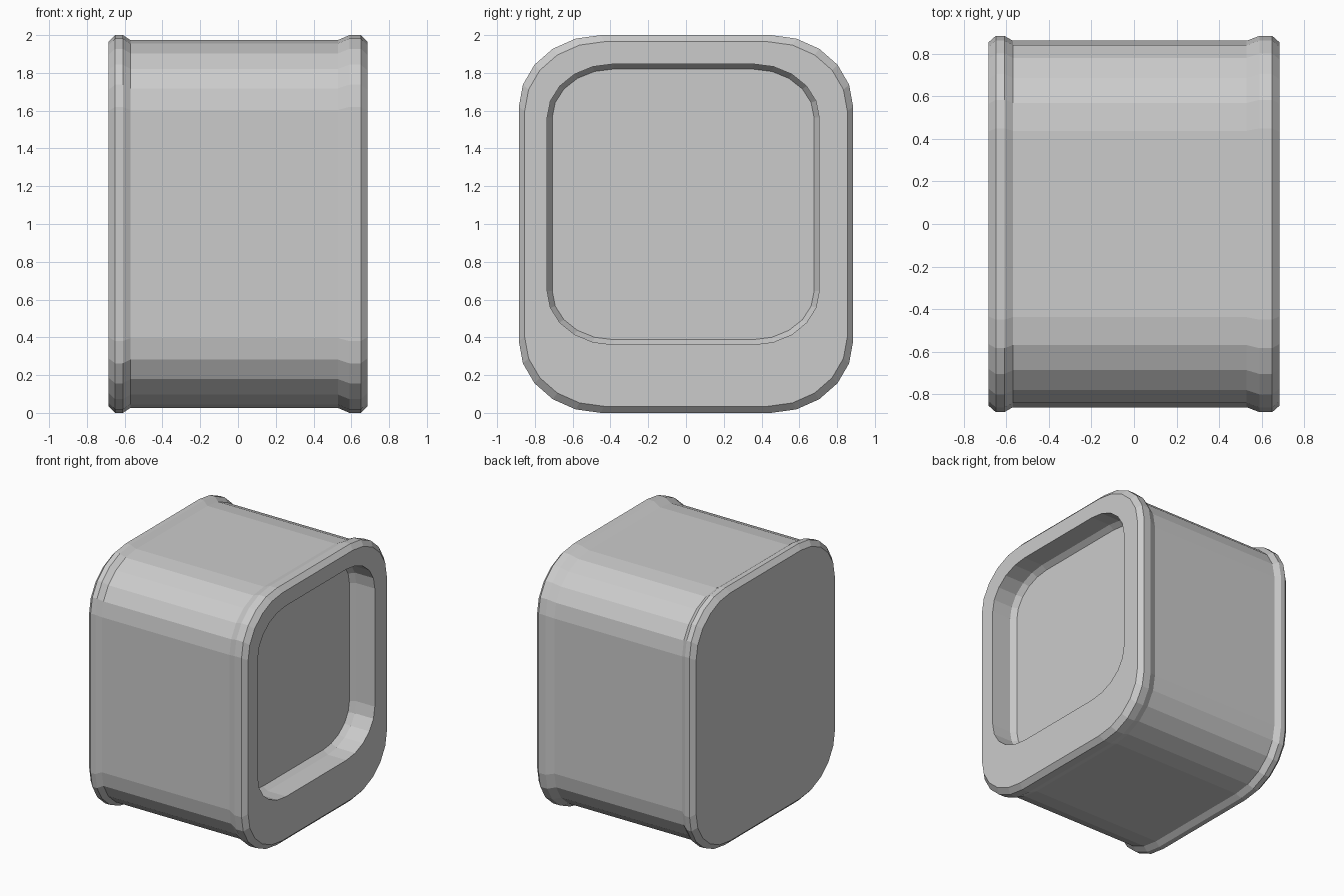
import bpy, bmesh, math

cube = bpy.data.objects.get("Cube")
if cube:
    bpy.data.objects.remove(cube, do_unlink=True)

grey = bpy.data.materials.new("light_grey")
grey.use_nodes = True
grey.diffuse_color = (0.6, 0.6, 0.6, 1)
grey.node_tree.nodes["Principled BSDF"].inputs["Base Color"].default_value = (0.6, 0.6, 0.6, 1)

STEPS = 5  # facets per rounded corner


def rounded_ring(bm, x, cy, cz, half_y, half_z, flat_y, flat_z):
    """Rounded rectangle in the YZ plane, with elliptical corners."""
    ring = []
    for quarter in range(4):
        for i in range(STEPS + 1):
            a = (quarter + i / STEPS) * math.pi / 2
            sy = 1 if quarter in (0, 3) else -1
            sz = 1 if quarter in (0, 1) else -1
            y = cy + sy * flat_y + (half_y - flat_y) * math.cos(a)
            z = cz + sz * flat_z + (half_z - flat_z) * math.sin(a)
            ring.append(bm.verts.new((x, y, z)))
    return ring


def bridge(bm, a, b):
    n = len(a)
    for i in range(n):
        bm.faces.new((a[i], a[(i + 1) % n], b[(i + 1) % n], b[i]))


bm = bmesh.new()

# Outer shell: chamfered rims around a slightly narrower body, (x, scale)
profile = [(-0.685, 0.965), (-0.65, 1), (-0.61, 1), (-0.57, 0.974),
           (0.53, 0.974), (0.59, 1), (0.65, 1), (0.685, 0.965)]
rings = [rounded_ring(bm, x, 0, 1, 0.885 * s, s, 0.45 * s, 0.62 * s) for x, s in profile]

# Recess: straight wall, then a small chamfer down to the floor, (x, inset)
for x, inset in [(0.685, 0), (0.525, 0), (0.485, 0.027)]:
    rings.append(rounded_ring(bm, x, -0.015, 1.104, 0.72 - inset, 0.743 - inset, 0.37, 0.46))

for a, b in zip(rings, rings[1:]):
    bridge(bm, a, b)
bm.faces.new(rings[0])
bm.faces.new(rings[-1])
bmesh.ops.recalc_face_normals(bm, faces=bm.faces)

mesh = bpy.data.meshes.new("recessed_housing")
bm.to_mesh(mesh)
bm.free()
mesh.materials.append(grey)
housing = bpy.data.objects.new("recessed_housing", mesh)
bpy.context.collection.objects.link(housing)
